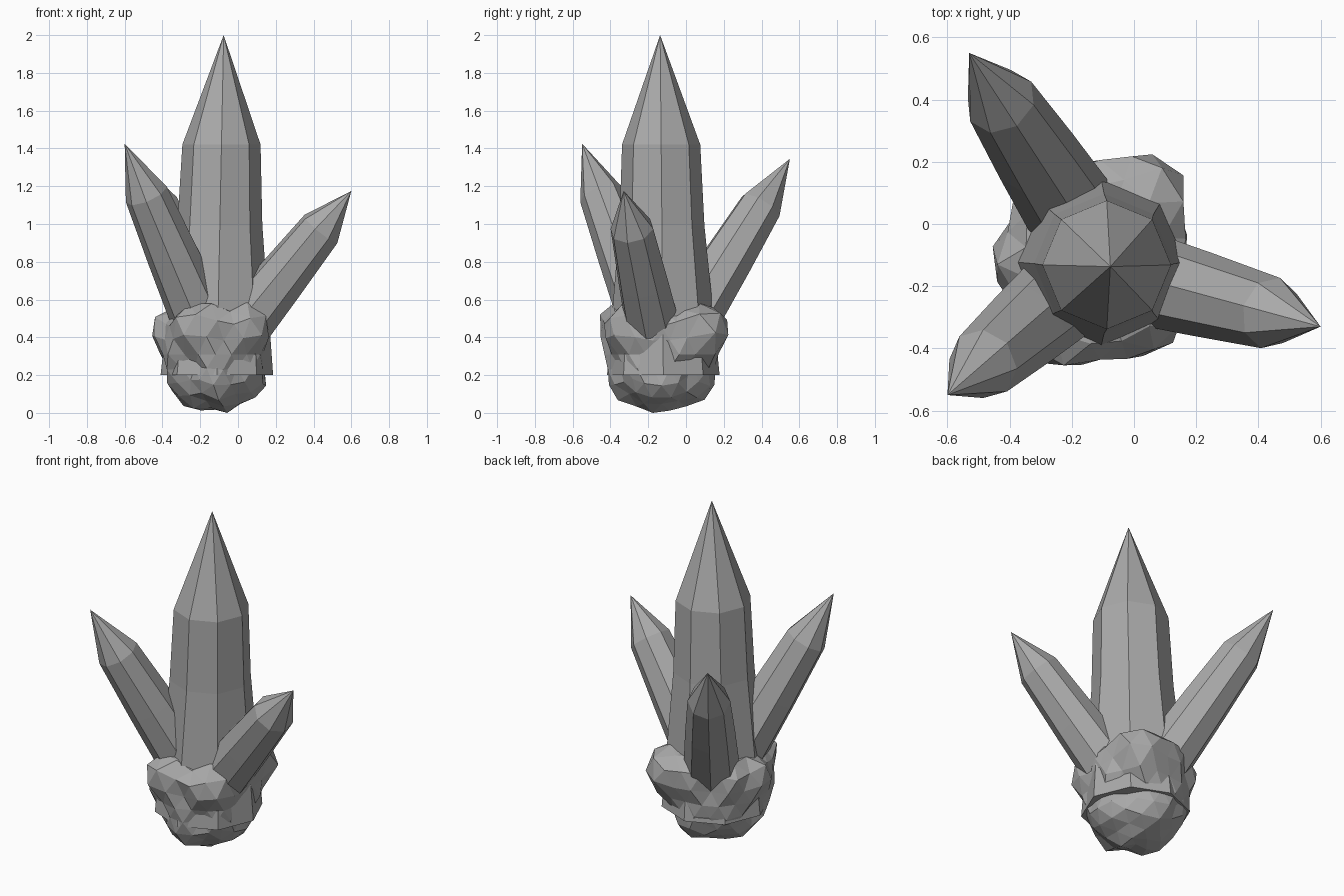
import bpy, bmesh, math, random
from mathutils import Vector

if "Cube" in bpy.data.objects:
    bpy.data.objects.remove(bpy.data.objects["Cube"])

random.seed(4)

grey = bpy.data.materials.new("stone_grey")
grey.diffuse_color = (0.4, 0.4, 0.4, 1)
grey.use_nodes = True
grey.node_tree.nodes["Principled BSDF"].inputs["Base Color"].default_value = grey.diffuse_color


def finish(name, bm):
    bmesh.ops.recalc_face_normals(bm, faces=bm.faces)
    mesh = bpy.data.meshes.new(name)
    bm.to_mesh(mesh)
    bm.free()
    mesh.materials.append(grey)
    obj = bpy.data.objects.new(name, mesh)
    bpy.context.collection.objects.link(obj)
    return obj


def crystal(name, base, tip, rings, upright=False, sides=8):
    """Tapered prism along base->tip; rings are (fraction, radius), closed by a point."""
    base, tip = Vector(base), Vector(tip)
    axis = tip - base
    turn = Vector((0, 0, 1)).rotation_difference(Vector((0, 0, 1)) if upright else axis)
    if not upright:
        turn = axis.to_track_quat('Z', 'Y')
    bm = bmesh.new()
    loops = []
    for frac, r in rings:
        centre = base.lerp(tip, frac)
        loops.append([bm.verts.new(centre + turn @ Vector(
            (r * math.cos(math.tau * i / sides), r * math.sin(math.tau * i / sides), 0)))
            for i in range(sides)])
    point = bm.verts.new(tip)
    bm.faces.new(loops[0])
    for i in range(sides):
        j = (i + 1) % sides
        for a, b in zip(loops, loops[1:]):
            bm.faces.new((a[i], a[j], b[j], b[i]))
        bm.faces.new((loops[-1][i], loops[-1][j], point))
    return finish(name, bm)


# Tall central crystal
crystal("main_crystal", (-0.112, -0.12, 0.2), (-0.076, -0.137, 2.0),
        [(0, 0.298), (0.44, 0.225), (0.678, 0.207)], upright=True)

# Three leaning side crystals
for name, base, tip, shoulder in (
        ("front_left_crystal", (-0.14, -0.15, 0.35), (-0.60, -0.55, 1.425), 0.75),
        ("back_left_crystal", (-0.14, -0.05, 0.37), (-0.53, 0.55, 1.345), 0.74),
        ("right_crystal", (-0.10, -0.14, 0.30), (0.60, -0.33, 1.175), 0.77)):
    crystal(name, base, tip, [(0, 0.16), (0.45, 0.137), (shoulder, 0.117)])

# Lumpy rock: a faceted sphere pushed out to the surface of overlapping lobes
centre = Vector((-0.12, -0.13, 0.31))
lobes = [
    (-0.31, -0.10, 0.42, 0.150), (-0.20, -0.31, 0.44, 0.160), (0.02, -0.28, 0.44, 0.155),
    (0.04, -0.10, 0.43, 0.145), (0.02, 0.08, 0.43, 0.160), (-0.12, 0.06, 0.44, 0.155),
    (-0.27, 0.00, 0.43, 0.140),
    (-0.20, -0.14, 0.15, 0.145), (0.00, -0.13, 0.20, 0.155),
    (-0.12, -0.28, 0.19, 0.140), (-0.10, 0.00, 0.20, 0.155)]
# Hollows where the foot of the main crystal shows through
pits = [Vector(p).normalized() for p in (
    (1, -0.1, -0.1), (0.45, -1, -0.3), (-0.55, -0.85, -0.3),
    (-1, 0.1, -0.35), (0.75, 0.7, -0.3))]
bm = bmesh.new()
bmesh.ops.create_icosphere(bm, subdivisions=3, radius=1)
for v in bm.verts:
    d = v.co.normalized()
    reach = 0.3
    for p in pits:
        reach -= 0.05 * max(0, (d.dot(p) - 0.92) / 0.08)
    for x, y, z, r in lobes:
        c = Vector((x, y, z)) - centre
        along = c.dot(d)
        gap = r * r - (c.length_squared - along * along)
        if along > 0 and gap > 0:
            reach = max(reach, along + math.sqrt(gap))
    v.co = centre + d * (reach + random.uniform(-0.012, 0.01))
    v.co.z = max(v.co.z, 0)
low = min(bm.verts, key=lambda v: v.co.z)
low.co.z = 0
finish("rock_base", bm)
